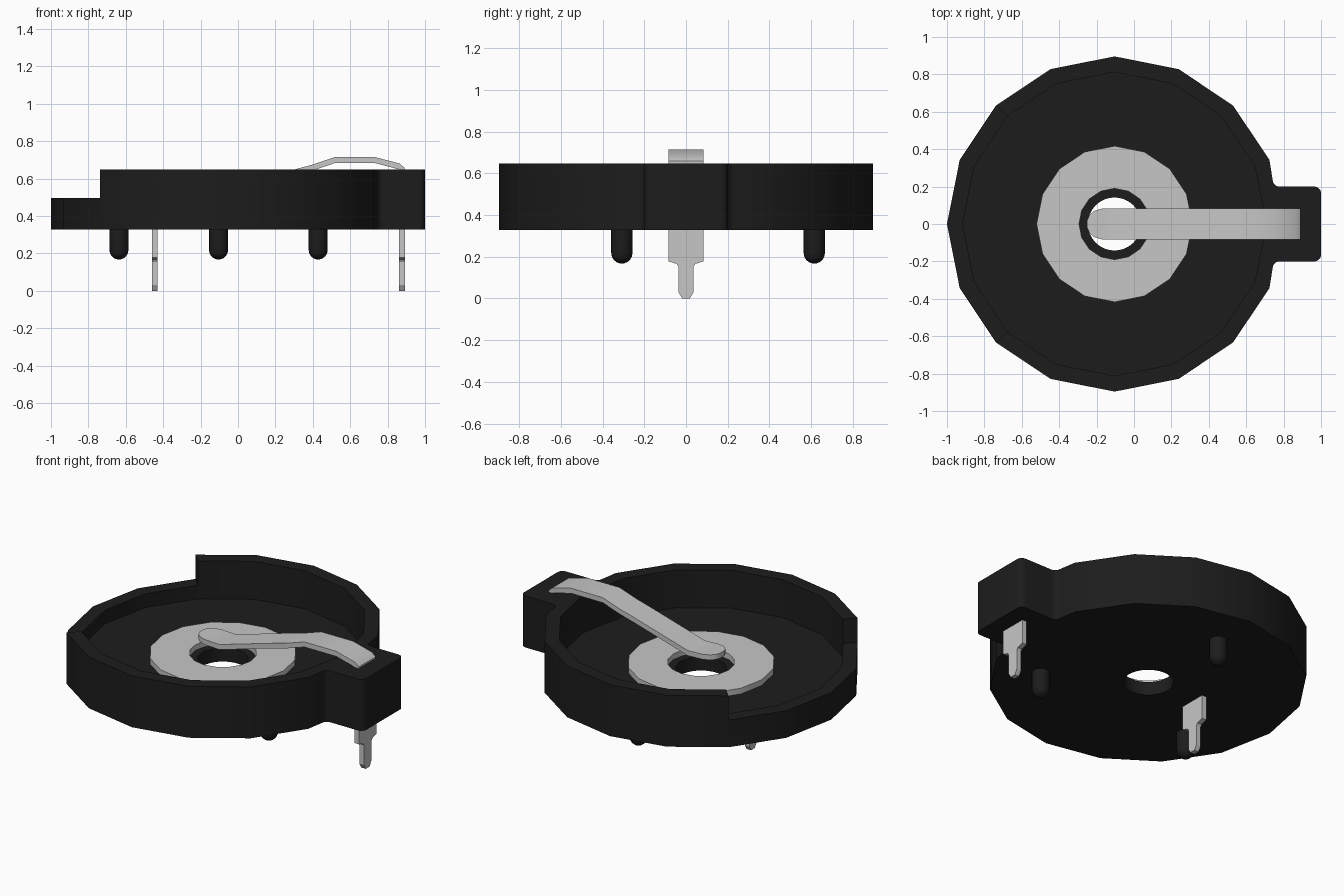
import bpy, bmesh, math

if "Cube" in bpy.data.objects:
    bpy.data.objects.remove(bpy.data.objects["Cube"], do_unlink=True)

CX, SIDES = -0.104, 16      # centre of the round tray and its side count
BASE, FLOOR, LOW, RIM = 0.328, 0.412, 0.497, 0.648


def material(name, value, rough):
    m = bpy.data.materials.new(name)
    m.use_nodes = True
    col = (value, value, value, 1)
    m.diffuse_color = col
    bsdf = m.node_tree.nodes["Principled BSDF"]
    bsdf.inputs["Base Color"].default_value = col
    bsdf.inputs["Roughness"].default_value = rough
    return m


BLACK = material("black plastic", 0.012, 0.6)
METAL = material("grey metal", 0.565, 0.5)


def shade(ob):
    bpy.ops.object.select_all(action='DESELECT')
    ob.select_set(True)
    bpy.context.view_layer.objects.active = ob
    bpy.ops.object.shade_smooth_by_angle(angle=math.radians(30))


def finish(bm, name, mat=None, smooth=True):
    bmesh.ops.recalc_face_normals(bm, faces=bm.faces)
    me = bpy.data.meshes.new(name)
    bm.to_mesh(me)
    bm.free()
    ob = bpy.data.objects.new(name, me)
    bpy.context.collection.objects.link(ob)
    if mat:
        me.materials.append(mat)
    if smooth:
        shade(ob)
    return ob


def prism(name, points, offset, mat=None, smooth=True):
    """Extrude a closed outline of 3D points by an offset."""
    bm = bmesh.new()
    face = bm.faces.new([bm.verts.new(p) for p in points])
    ext = bmesh.ops.extrude_face_region(bm, geom=[face])
    verts = [v for v in ext["geom"] if isinstance(v, bmesh.types.BMVert)]
    bmesh.ops.translate(bm, verts=verts, vec=offset)
    return finish(bm, name, mat, smooth)


def ring(r, z, n=SIDES):
    return [(CX + r * math.cos(2 * math.pi * i / n), r * math.sin(2 * math.pi * i / n), z)
            for i in range(n)]


def arc(x, y, r, start, end, steps=5):
    angles = [math.radians(start + (end - start) * i / steps) for i in range(steps + 1)]
    return [(x + r * math.cos(a), y + r * math.sin(a)) for a in angles]


def lathe(name, profile, x, y, mat, n):
    """Spin (radius, z) points about a vertical axis; a closed profile makes a ring."""
    bm = bmesh.new()
    rows = [[bm.verts.new((x + r * math.cos(2 * math.pi * i / n),
                           y + r * math.sin(2 * math.pi * i / n), z)) for i in range(n)]
            for r, z in profile]
    if profile[0] != profile[-1]:
        bm.faces.new(rows[0])
        bm.faces.new(rows[-1])
    for a, b in zip(rows, rows[1:]):
        for i in range(n):
            j = (i + 1) % n
            bm.faces.new((a[i], a[j], b[j], b[i]))
    bmesh.ops.remove_doubles(bm, verts=bm.verts, dist=1e-5)
    return finish(bm, name, mat)


# Tray body: round outline with a filleted tab on the +x side
half_tab = arc(0.965, 0.165, 0.035, 0, 90) + arc(0.777, 0.235, 0.035, 270, 192)
outline = [(x, y, BASE) for x, y in half_tab]
outline += ring(0.896, BASE)[1:]
outline += [(x, -y, BASE) for x, y in reversed(half_tab)]
body = prism("tray_body", outline, (0, 0, RIM - BASE), BLACK, False)

# Cutters: pocket, centre hole and a quarter wedge that lowers the rim at the -x end
cutters = [
    prism("pocket_cutter", ring(0.812, FLOOR), (0, 0, 1), smooth=False),
    prism("hole_cutter", ring(0.142, 0.1, 32), (0, 0, 1), smooth=False),
    prism("low_rim_cutter", [(CX, 0, LOW), (CX - 2, 2, LOW), (CX - 2, -2, LOW)],
          (0, 0, 1), smooth=False),
]
bpy.context.view_layer.objects.active = body
for cutter in cutters:
    cutter.hide_render = True
    mod = body.modifiers.new("cut", 'BOOLEAN')
    mod.operation, mod.solver, mod.object = 'DIFFERENCE', 'EXACT', cutter
    bpy.ops.object.modifier_apply(modifier=mod.name)
    bpy.data.objects.remove(cutter, do_unlink=True)
body.data.materials.clear()
body.data.materials.append(BLACK)
shade(body)

# Flat contact ring on the tray floor
z0, z1 = FLOOR - 0.005, 0.448
lathe("contact_ring", [(0.19, z0), (0.417, z0), (0.417, z1), (0.19, z1), (0.19, z0)],
      CX, 0, METAL, SIDES)

# Spring arm: stations of (x, top z, half width), from rounded tip to tab
stations = [(-0.25, 0.549, 0.02), (-0.238, 0.548, 0.048), (-0.213, 0.547, 0.07),
            (-0.17, 0.545, 0.083), (-0.07, 0.541, 0.083), (0.30, 0.648, 0.083),
            (0.40, 0.675, 0.083), (0.515, 0.714, 0.083), (0.735, 0.714, 0.083),
            (0.865, 0.68, 0.083), (0.89, 0.658, 0.083)]
bm = bmesh.new()
loops = [[bm.verts.new((x, s * w, z - d)) for s, d in ((-1, 0), (1, 0), (1, 0.032), (-1, 0.032))]
         for x, z, w in stations]
bm.faces.new(loops[0])
bm.faces.new(loops[-1])
for a, b in zip(loops, loops[1:]):
    for i in range(4):
        j = (i + 1) % 4
        bm.faces.new((a[i], a[j], b[j], b[i]))
finish(bm, "spring_arm", METAL)

# Solder pins: wide blade narrowing to a chamfered leg
half_pin = [(0.085, BASE + 0.02), (0.085, 0.178), (0.045, 0.166), (0.036, 0.153),
            (0.036, 0.03), (0.018, 0.0)]
for name, x in (("spring_pin", 0.862), ("ring_pin", -0.461)):
    pts = [(x, y, z) for y, z in half_pin] + [(x, -y, z) for y, z in reversed(half_pin)]
    prism(name, pts, (0.031, 0, 0), METAL)

# Three round-ended locating pegs under the tray
R = 0.051
peg = [(R, BASE + 0.02)] + [(R * math.cos(t), 0.167 + R - R * math.sin(t))
                            for t in (math.radians(a) for a in (0, 20, 40, 60, 80))]
for i, deg in enumerate((90, 210, 330)):
    a = math.radians(deg)
    lathe(f"locating_peg_{i + 1}", peg, CX + 0.615 * math.cos(a), 0.615 * math.sin(a), BLACK, 16)
